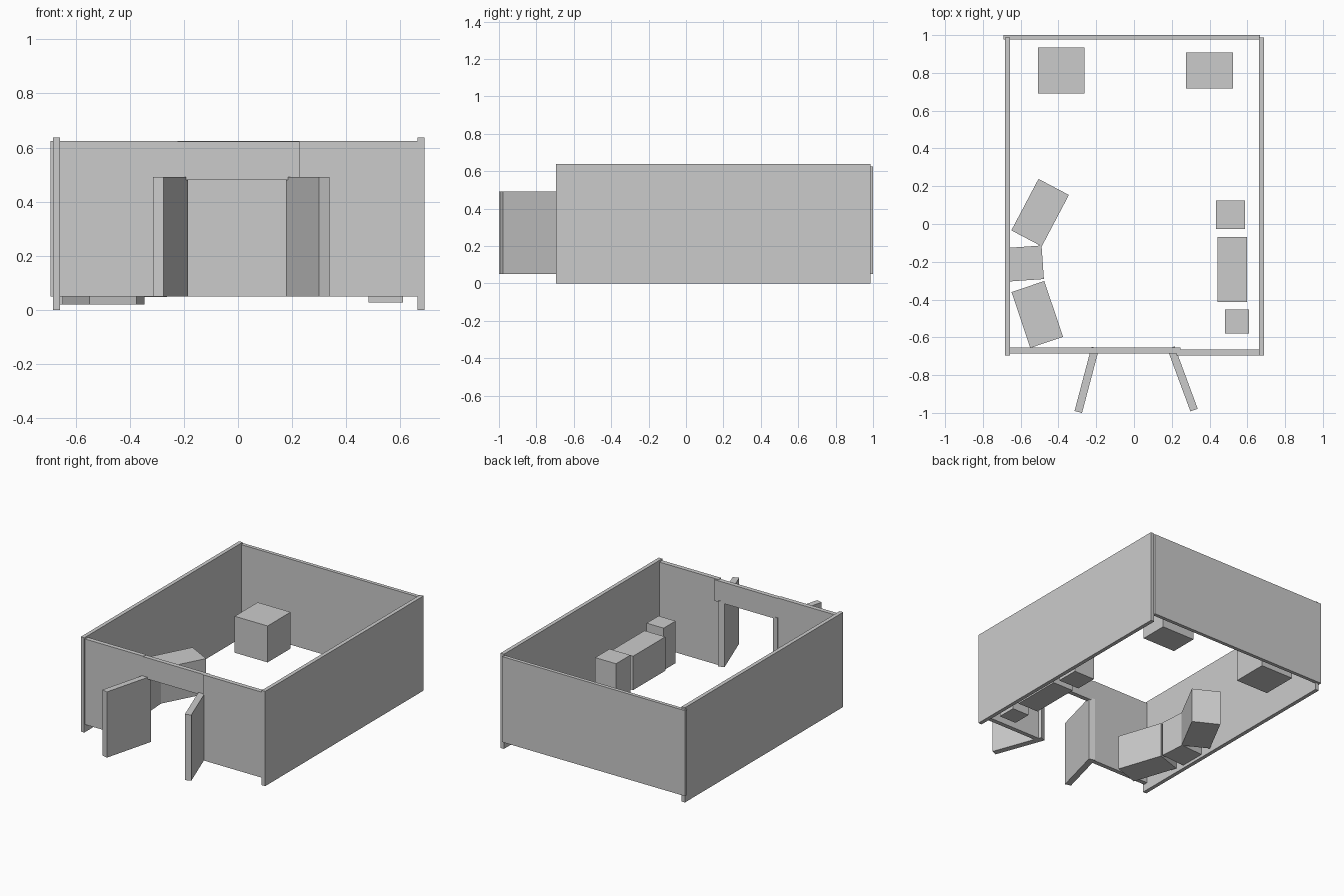
import bpy
from math import radians

if "Cube" in bpy.data.objects:
    bpy.data.objects.remove(bpy.data.objects["Cube"])


def box(name, x, y, z, angle=0.0, size=None):
    """Box from (min, max) ranges, or from a centre and size when rotated."""
    if size is None:
        size = (x[1] - x[0], y[1] - y[0])
        x, y = sum(x) / 2, sum(y) / 2
    bpy.ops.mesh.primitive_cube_add(size=1, location=(x, y, sum(z) / 2))
    ob = bpy.context.object
    ob.name = name
    ob.scale = (size[0], size[1], z[1] - z[0])
    bpy.ops.object.transform_apply(location=False, rotation=False, scale=True)
    ob.rotation_euler.z = radians(angle)
    return ob


# Outer walls
FULL = (0, 0.637)
WALL = (0.05, 0.625)
box("left_wall", (-0.683, -0.657), (-0.695, 0.987), FULL)
box("right_wall", (0.663, 0.689), (-0.695, 0.987), FULL)
box("back_wall", (-0.692, 0.668), (0.976, 1.0), WALL)

# Front wall with doorway
box("front_wall_left", (-0.658, -0.224), (-0.685, -0.655), WALL)
box("front_wall_right", (0.225, 0.67), (-0.695, -0.665), WALL)
box("door_lintel", (-0.224, 0.245), (-0.685, -0.655), (0.48, 0.622))

# Open double doors
DOOR = (0.041, 0.352)
box("left_door", -0.25, -0.825, (0.05, 0.492), -14.8, DOOR)
box("right_door", 0.257, -0.82, (0.05, 0.492), 20.3, DOOR)

# Blocks along the back wall
box("back_left_block", (-0.508, -0.263), (0.69, 0.935), (0.048, 0.293))
box("back_right_block", (0.275, 0.523), (0.717, 0.907), (0.05, 0.24))

# Blocks along the right wall
box("right_rear_block", (0.433, 0.588), (-0.027, 0.125), (0.05, 0.305))
box("right_long_block", (0.443, 0.598), (-0.413, -0.07), (0.05, 0.278))
box("right_front_block", (0.483, 0.61), (-0.58, -0.453), (0.027, 0.31))

# Angled blocks along the left wall
LOW = (0.02, 0.257)
box("left_rear_block", -0.497, 0.06, LOW, -27.8, (0.182, 0.308))
box("left_middle_block", -0.574, -0.209, LOW, 4, (0.182, 0.178))
box("left_front_block", -0.512, -0.479, LOW, 18.6, (0.183, 0.312))
